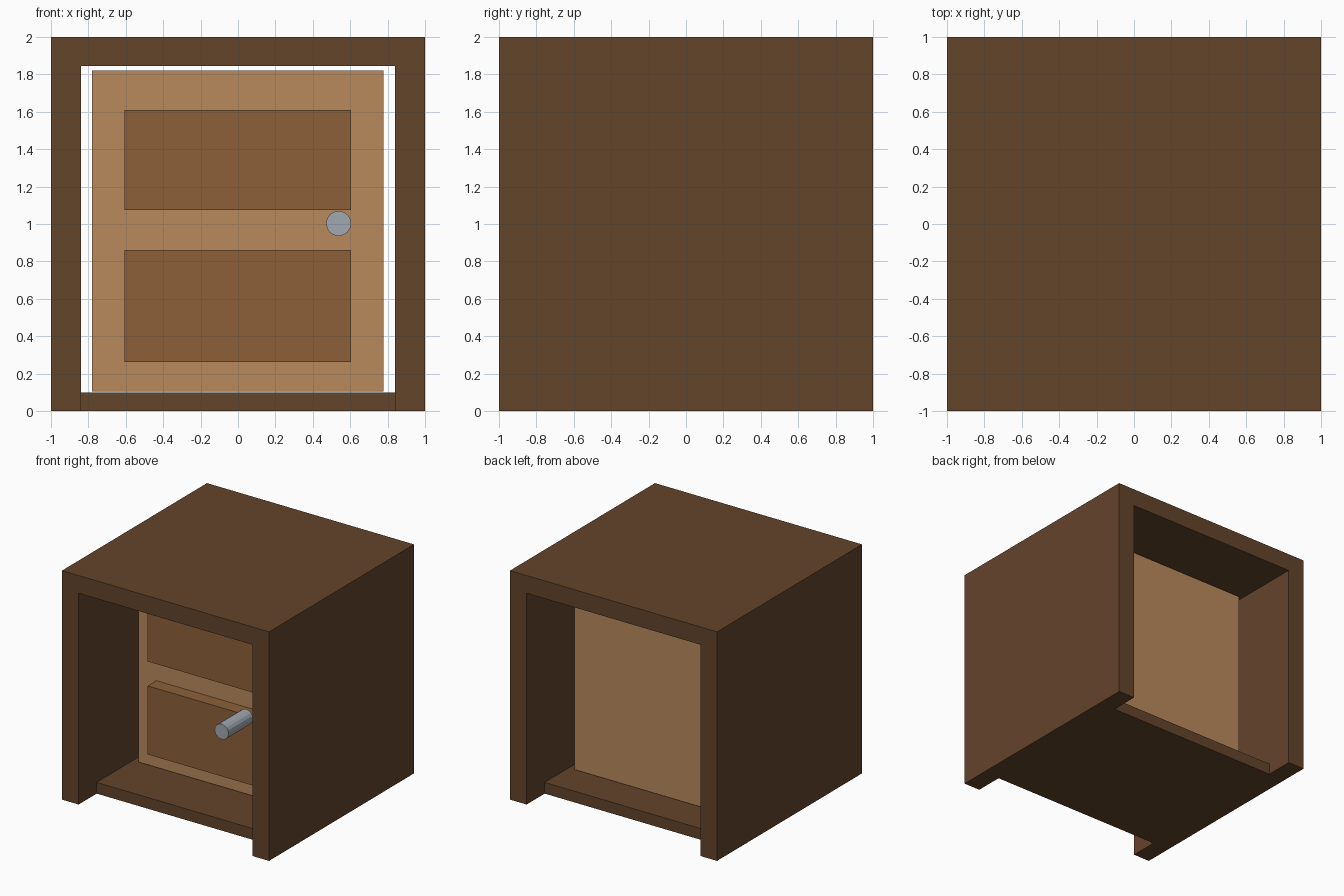
import bpy
import math

if "Cube" in bpy.data.objects:
    bpy.data.objects.remove(bpy.data.objects["Cube"])


def material(name, rgb):
    m = bpy.data.materials.new(name)
    m.diffuse_color = (*rgb, 1)
    m.use_nodes = True
    m.node_tree.nodes["Principled BSDF"].inputs["Base Color"].default_value = m.diffuse_color
    return m


DARK = material("dark wood", (0.127, 0.058, 0.024))
LIGHT = material("light wood", (0.485, 0.254, 0.107))
MID = material("medium wood", (0.262, 0.117, 0.041))
METAL = material("grey metal", (0.352, 0.392, 0.434))


def box(name, x, y, z, mat):
    """Box spanning the given (min, max) ranges."""
    bpy.ops.mesh.primitive_cube_add(
        size=1, location=[(a + b) / 2 for a, b in (x, y, z)])
    ob = bpy.context.object
    ob.name = name
    ob.scale = [b - a for a, b in (x, y, z)]
    bpy.ops.object.transform_apply(location=False, rotation=False, scale=True)
    ob.data.materials.append(mat)
    return ob


# Frame: two full-depth walls, lintel and a shorter threshold
box("left_wall", (-1, -0.84), (-1, 1), (0, 2), DARK)
box("right_wall", (0.84, 1), (-1, 1), (0, 2), DARK)
box("lintel", (-0.84, 0.84), (-1, 1), (1.845, 2), DARK)
box("threshold", (-0.84, 0.84), (-0.75, 0.75), (0, 0.098), DARK)

# Door slab with two raised panels on the front
box("door", (-0.78, 0.777), (-0.26, 0.43), (0.105, 1.822), LIGHT)
for name, z in (("lower_panel", (0.263, 0.862)), ("upper_panel", (1.075, 1.61))):
    box(name, (-0.607, 0.605), (-0.38, -0.25), z, MID)

# Handle: a round bar pointing forward
bpy.ops.mesh.primitive_cylinder_add(
    vertices=16, radius=0.067, depth=0.34,
    location=(0.538, -0.825, 1.003), rotation=(math.pi / 2, 0, 0))
handle = bpy.context.object
handle.name = "handle"
handle.data.materials.append(METAL)
